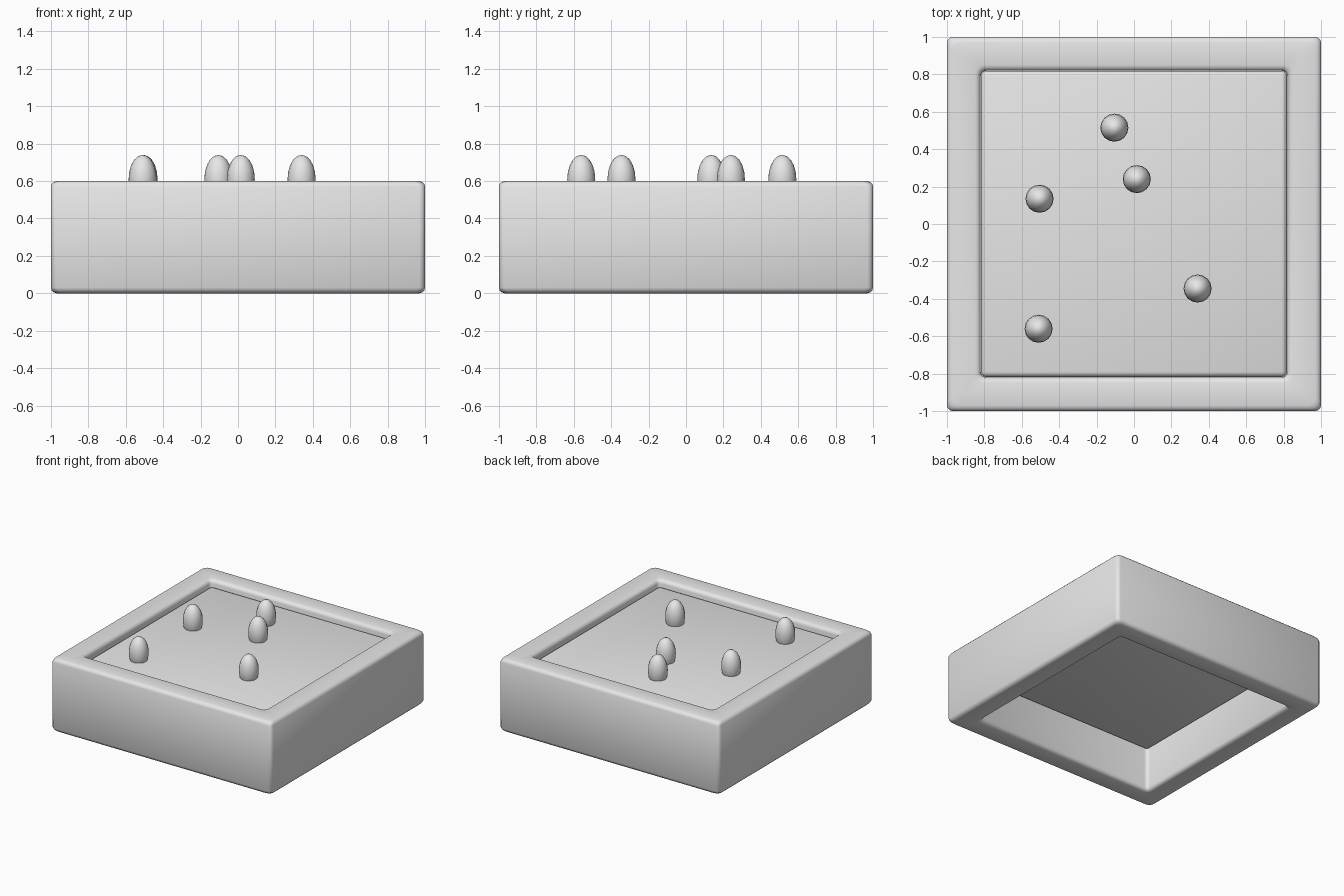
import bpy, bmesh, math

if "Cube" in bpy.data.objects:
    bpy.data.objects.remove(bpy.data.objects["Cube"])

grey = bpy.data.materials.new("plain grey")
grey.diffuse_color = (0.8, 0.8, 0.8, 1)
grey.use_nodes = True
grey.node_tree.nodes["Principled BSDF"].inputs["Base Color"].default_value = grey.diffuse_color


def finish(bm, name, bevel=0.0):
    bmesh.ops.recalc_face_normals(bm, faces=bm.faces)
    if bevel:
        bmesh.ops.bevel(bm, geom=bm.edges[:], offset=bevel, segments=3,
                        profile=0.5, affect='EDGES', clamp_overlap=True)
    for f in bm.faces:
        f.smooth = True
    me = bpy.data.meshes.new(name)
    bm.to_mesh(me)
    bm.free()
    me.materials.append(grey)
    ob = bpy.data.objects.new(name, me)
    bpy.context.collection.objects.link(ob)
    return ob


def square(bm, r, z):
    return [bm.verts.new((sx * r, sy * r, z))
            for sx, sy in ((-1, -1), (1, -1), (1, 1), (-1, 1))]


# open square planter frame: outer wall, rim, inner wall, underside
bm = bmesh.new()
loops = [square(bm, 1, 0), square(bm, 1, 0.6), square(bm, 0.82, 0.6), square(bm, 0.82, 0)]
for k in range(4):
    a, b = loops[k], loops[(k + 1) % 4]
    for i in range(4):
        j = (i + 1) % 4
        bm.faces.new((a[i], a[j], b[j], b[i]))
finish(bm, "planter_frame", 0.03)

# soil slab held inside the frame
bm = bmesh.new()
low, high = square(bm, 0.819, 0.35), square(bm, 0.819, 0.55)
bm.faces.new(low)
bm.faces.new(high)
for i in range(4):
    j = (i + 1) % 4
    bm.faces.new((low[i], low[j], high[j], high[i]))
finish(bm, "soil_slab", 0.03)

# egg-shaped sprouts poking out of the soil
spots = [(-0.105, 0.515), (0.015, 0.24), (-0.505, 0.135), (0.34, -0.345), (-0.51, -0.56)]
for n, (x, y) in enumerate(spots, 1):
    bm = bmesh.new()
    bmesh.ops.create_uvsphere(bm, u_segments=16, v_segments=10, radius=1)
    ob = finish(bm, f"sprout_{n}")
    for v in ob.data.vertices:
        v.co = (v.co.x * 0.075, v.co.y * 0.075, v.co.z * 0.13)
    ob.location = (x, y, 0.61)
